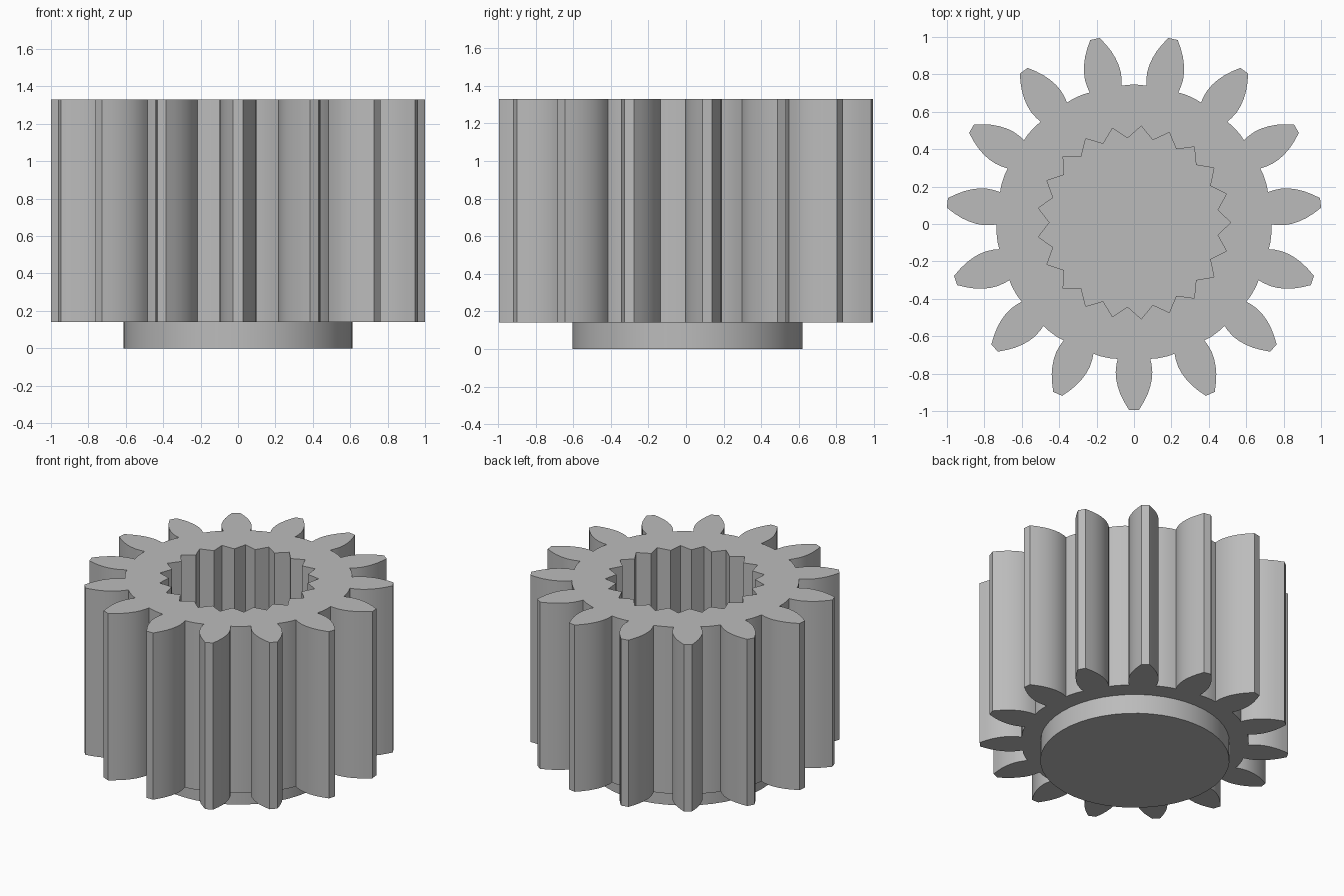
import bpy, bmesh
from math import cos, sin, pi, radians, atan2, hypot

if "Cube" in bpy.data.objects:
    bpy.data.objects.remove(bpy.data.objects["Cube"], do_unlink=True)

TEETH, SPLINES = 15, 21
BASE, TOP = 0.14, 1.33
CENTRE_Y = 0.008

steel = bpy.data.materials.new("grey steel")
steel.use_nodes = True
colour = (0.5, 0.5, 0.5, 1)
steel.diffuse_color = colour
steel.node_tree.nodes["Principled BSDF"].inputs["Base Color"].default_value = colour


def polar(r, a):
    return (r * cos(a), r * sin(a) + CENTRE_Y)


def gear_outline():
    # One flank as (radius along the tooth, half width), root to tip
    flank = [(0.729, 0.087), (0.76, 0.094), (0.80, 0.098), (0.84, 0.095),
             (0.88, 0.086), (0.92, 0.072), (0.96, 0.052), (1.003, 0.026)]
    tooth = [(r, -w) for r, w in flank] + [(r, w) for r, w in reversed(flank)]
    pitch = 2 * pi / TEETH
    points = []
    for i in range(TEETH):
        a = -pi / 2 + i * pitch
        points += [polar(hypot(r, w), a + atan2(w, r)) for r, w in tooth]
        # Rounded valley between teeth
        points += [polar(0.737, a + pitch / 2 + radians(d)) for d in (-2.5, 0, 2.5)]
    return points


def spline_outline():
    step = pi / SPLINES
    return [polar(0.452 if i % 2 else 0.517, i * step) for i in range(2 * SPLINES)]


def prism(name, outlines, z0, z1):
    # Fill the outlines (inner ones become holes) and extrude upwards
    bm = bmesh.new()
    edges = []
    for outline in outlines:
        verts = [bm.verts.new((x, y, z0)) for x, y in outline]
        edges += [bm.edges.new((v, verts[i - 1])) for i, v in enumerate(verts)]
    bmesh.ops.triangle_fill(bm, edges=edges, use_beauty=True, normal=(0, 0, 1))
    extruded = bmesh.ops.extrude_face_region(bm, geom=bm.faces[:], use_keep_orig=True)
    moved = [g for g in extruded["geom"] if isinstance(g, bmesh.types.BMVert)]
    bmesh.ops.translate(bm, verts=moved, vec=(0, 0, z1 - z0))
    bmesh.ops.recalc_face_normals(bm, faces=bm.faces[:])
    mesh = bpy.data.meshes.new(name)
    bm.to_mesh(mesh)
    bm.free()
    mesh.materials.append(steel)
    obj = bpy.data.objects.new(name, mesh)
    bpy.context.collection.objects.link(obj)
    bpy.ops.object.select_all(action="DESELECT")
    obj.select_set(True)
    bpy.context.view_layer.objects.active = obj
    bpy.ops.object.shade_smooth_by_angle(angle=radians(25))
    return obj


# Toothed body with a splined bore
prism("gear_body", [gear_outline(), spline_outline()], BASE, TOP)

# Round boss closing the bore from below
boss = [polar(0.612, 2 * pi * i / 48) for i in range(48)]
prism("bottom_boss", [boss], 0, BASE + 0.005)
